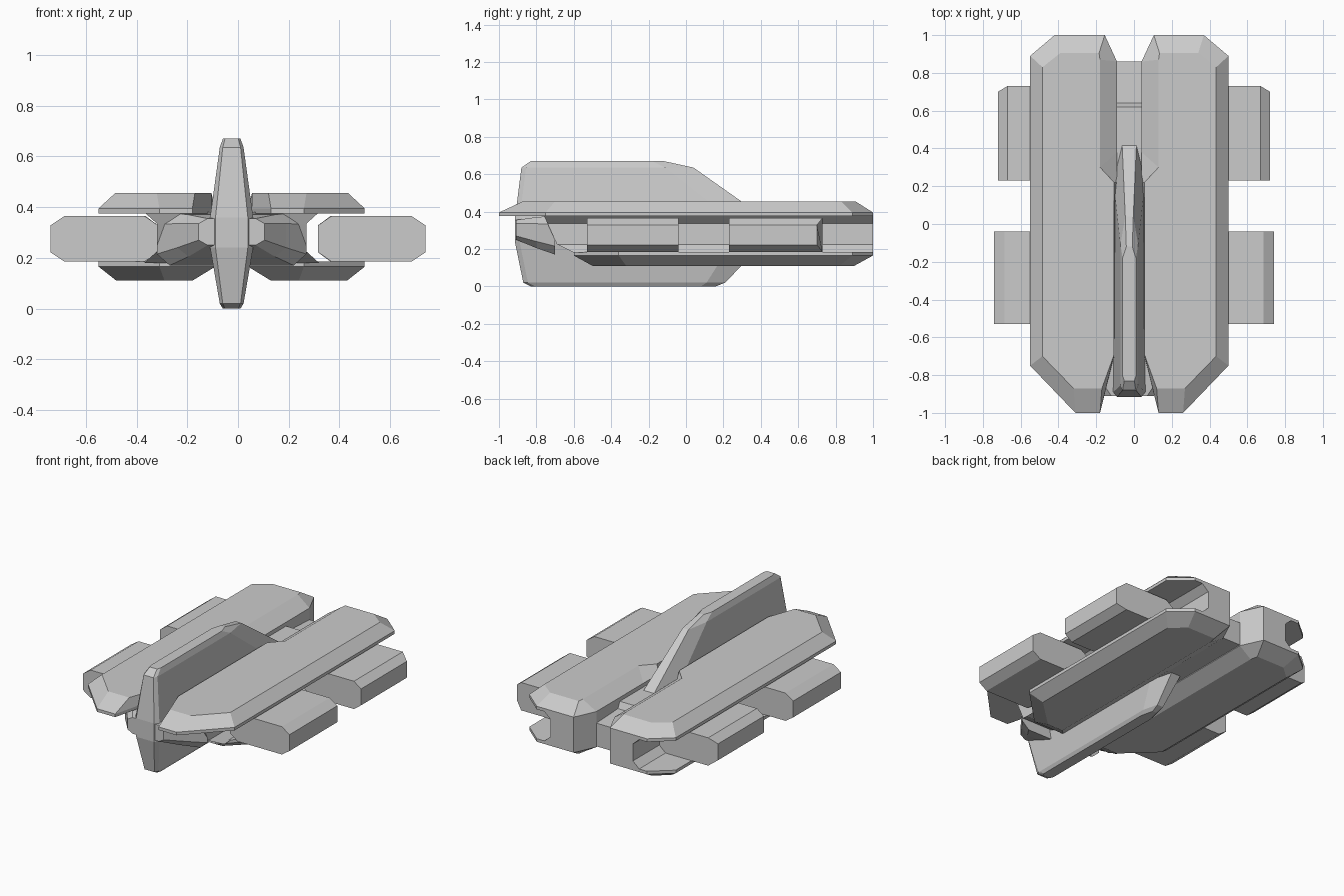
import bpy, bmesh

if "Cube" in bpy.data.objects:
    bpy.data.objects.remove(bpy.data.objects["Cube"])

HULL_X = -0.025  # hull centreline sits slightly off the pod centreline


def loft(name, rings, mirror_about=None):
    """Skin equal-length rings of points, cap both ends, optionally mirror in x."""
    cx = mirror_about or 0.0
    bm = bmesh.new()
    loops = [[bm.verts.new((x - cx, y, z)) for x, y, z in ring] for ring in rings]
    n = len(loops[0])
    for a, b in zip(loops, loops[1:]):
        for i in range(n):
            j = (i + 1) % n
            bm.faces.new((a[i], a[j], b[j], b[i]))
    bm.faces.new(loops[0])
    bm.faces.new(loops[-1])
    bmesh.ops.recalc_face_normals(bm, faces=bm.faces)
    mesh = bpy.data.meshes.new(name)
    bm.to_mesh(mesh)
    bm.free()
    ob = bpy.data.objects.new(name, mesh)
    ob.location.x = cx
    bpy.context.collection.objects.link(ob)
    if mirror_about is not None:
        mod = ob.modifiers.new("Mirror", 'MIRROR')
        mod.use_mirror_merge = False
    return ob


def level(outline, z):
    return [(x, y, z) for x, y in outline]


def octagon(x0, x1, z0, z1, cx, cz, y, y_outer=None):
    """Chamfered rectangle in the xz plane; y_outer shifts the x0 side."""
    yo = y if y_outer is None else y_outer
    return [(x0, yo, z0 + cz), (x0 + cx, y, z0), (x1 - cx, y, z0), (x1, y, z0 + cz),
            (x1, y, z1 - cz), (x1 - cx, y, z1), (x0 + cx, y, z1), (x0, yo, z1 - cz)]


# Upper deck halves: wide outline with bevelled top
deck = [(-0.55, -0.75), (-0.31, -1.0), (-0.18, -1.0), (-0.105, -0.70), (-0.09, 0.30),
        (-0.09, 0.86), (-0.155, 1.0), (-0.42, 1.0), (-0.55, 0.89)]
deck_top = [(-0.485, -0.70), (-0.32, -0.87), (-0.17, -0.87), (-0.105, -0.69), (-0.105, 0.22),
            (-0.18, 0.30), (-0.18, 0.905), (-0.39, 0.905), (-0.485, 0.83)]
# the inner rear bevel replaces the inner corner
deck[4:7] = [(-0.09, 0.22), (-0.09, 0.38), (-0.09, 0.86), (-0.155, 1.0)]
deck_top[4:8] = [(-0.105, 0.22), (-0.18, 0.30), (-0.18, 0.87), (-0.185, 0.905), (-0.39, 0.905)]
loft("upper_deck", [level(deck, 0.375), level(deck, 0.395), level(deck_top, 0.455)], HULL_X)

# Lower deck halves, shorter at the front
keel = [(-0.55, -0.36), (-0.31, -0.60), (-0.09, -0.60), (-0.09, 0.86),
        (-0.155, 1.0), (-0.42, 1.0), (-0.55, 0.89)]
keel_bottom = [(-0.48, -0.32), (-0.29, -0.50), (-0.18, -0.50), (-0.18, 0.85),
               (-0.19, 0.90), (-0.39, 0.90), (-0.48, 0.82)]
loft("lower_deck", [level(keel_bottom, 0.11), level(keel, 0.165), level(keel, 0.185)], HULL_X)

# Inner walls forming the side channels between the decks
wall = []
for z, outer, front in ((0.18, -0.37, -0.60), (0.225, -0.32, -0.69),
                        (0.335, -0.32, -0.74), (0.38, -0.37, -0.76)):
    wall.append(level([(outer, front), (outer, 1.0), (-0.155, 1.0),
                       (-0.09, 0.86), (-0.09, front)], z))
loft("channel_wall", wall, HULL_X)

# Tapered nose blending the walls into the fin
nose_front = octagon(-0.155, 0.105, 0.25, 0.355, 0.035, 0.02, -0.91)
nose_back = octagon(-0.32, 0.27, 0.17, 0.378, 0.05, 0.045, -0.70)
nose_mid = octagon(-0.24, 0.19, 0.205, 0.37, 0.045, 0.035, -0.80)
loft("nose", [nose_front, nose_mid, nose_back], HULL_X).modifiers.clear()

# Centre spine between the hull halves, stepped down at the rear
spine = [(-0.60, 0.17), (0.86, 0.17), (0.86, 0.32), (0.64, 0.33), (0.62, 0.37), (-0.60, 0.37)]
loft("centre_spine", [[(x, y, z) for y, z in spine] for x in (-0.11, 0.06)])

# Vertical fin: stacked outlines, narrow at top, bottom and both ends
fin = []
for z, front, back, half, taper in ((0.0, -0.83, 0.16, 0.035, 0.08), (0.02, -0.87, 0.21, 0.047, 0.10),
                                    (0.24, -0.915, 0.42, 0.085, 0.17), (0.36, -0.915, 0.43, 0.085, 0.19),
                                    (0.635, -0.88, 0.04, 0.047, 0.15), (0.67, -0.83, -0.12, 0.035, 0.06)):
    tip = half * 0.75
    end = half * 0.45
    right = [(tip, front), (half, front + 0.025), (half, back - taper), (end, back)]
    outline = right + [(-x, y) for x, y in reversed(right)]
    fin.append(level([(HULL_X + x, y) for x, y in outline], z))
loft("fin", fin)

# Side pods seated in the channels
loft("front_pod", [octagon(-0.74, -0.315, 0.185, 0.365, 0.055, 0.037, y) for y in (-0.53, -0.04)], 0.0)
loft("rear_pod", [octagon(-0.72, -0.315, 0.185, 0.365, 0.05, 0.037, 0.23),
                  octagon(-0.72, -0.315, 0.185, 0.365, 0.05, 0.037, 0.73, 0.70)], 0.0)
